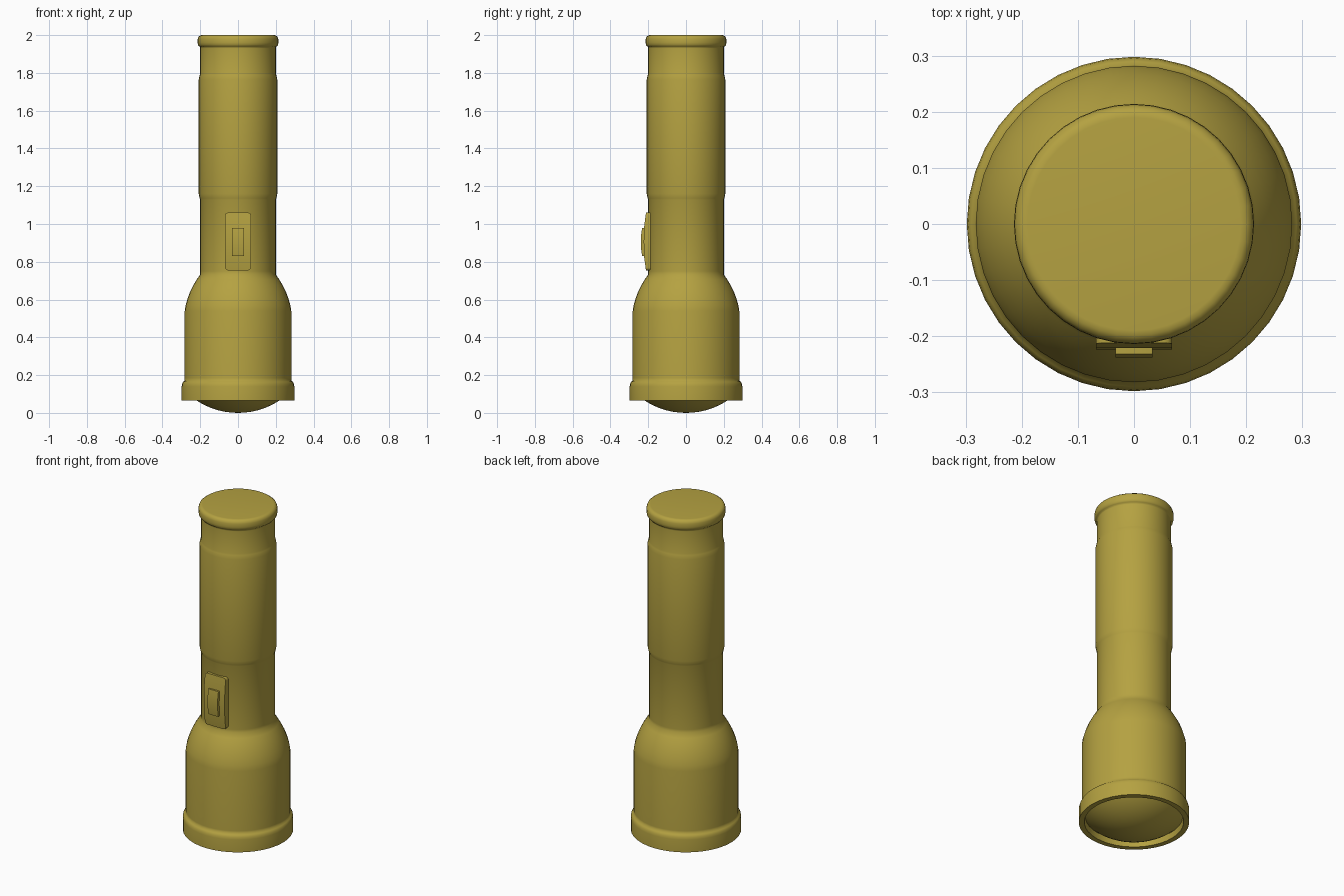
import bpy, bmesh, math

if "Cube" in bpy.data.objects:
    bpy.data.objects.remove(bpy.data.objects["Cube"])

mat = bpy.data.materials.new("olive")
mat.diffuse_color = (0.46, 0.36, 0.053, 1)
mat.use_nodes = True
mat.node_tree.nodes["Principled BSDF"].inputs["Base Color"].default_value = mat.diffuse_color


def finish(name, bm, angle):
    bmesh.ops.remove_doubles(bm, verts=bm.verts, dist=1e-5)
    bmesh.ops.recalc_face_normals(bm, faces=bm.faces)
    me = bpy.data.meshes.new(name)
    bm.to_mesh(me)
    bm.free()
    me.materials.append(mat)
    ob = bpy.data.objects.new(name, me)
    bpy.context.collection.objects.link(ob)
    bpy.ops.object.select_all(action='DESELECT')
    bpy.context.view_layer.objects.active = ob
    ob.select_set(True)
    bpy.ops.object.shade_smooth_by_angle(angle=math.radians(angle))
    return ob


def lathe(name, profile, sides=40):
    """Spin an (r, z) profile round the z axis."""
    bm = bmesh.new()
    vs = [bm.verts.new((r, 0, z)) for r, z in profile]
    es = [bm.edges.new(p) for p in zip(vs, vs[1:])]
    bmesh.ops.spin(bm, geom=vs + es, cent=(0, 0, 0), axis=(0, 0, 1),
                   angle=math.tau, steps=sides, use_merge=True)
    return finish(name, bm, 75)


def switch_part(name, half_w, profile, bevel):
    """Extrude a (y, z) side profile across x and round the upright corners."""
    bm = bmesh.new()
    face = bm.faces.new([bm.verts.new((-half_w, y, z)) for y, z in profile])
    new = bmesh.ops.extrude_face_region(bm, geom=[face])["geom"]
    for v in new:
        if isinstance(v, bmesh.types.BMVert):
            v.co.x = half_w
    lo, hi = min(p[1] for p in profile), max(p[1] for p in profile)
    corners = [e for e in bm.edges if abs(e.verts[0].co.y - e.verts[1].co.y) > 0.005
               and all(min(abs(v.co.z - lo), abs(v.co.z - hi)) < 1e-4 for v in e.verts)]
    bmesh.ops.bevel(bm, geom=corners, offset=bevel, segments=3, profile=0.5, affect='EDGES')
    return finish(name, bm, 35)


# Domed lens
R, rim = 0.40, 0.262
a_max = math.asin(rim / R)
lathe("lens", [(R * math.sin(a_max * i / 8), R - R * math.cos(a_max * i / 8))
               for i in range(9)])

# One continuous casing: lens ring, head, shoulder, tube, grip and end cap
ring = [(0.262, 0.11), (0.268, 0.065), (0.298, 0.065), (0.298, 0.14),
        (0.296, 0.153), (0.290, 0.165), (0.283, 0.170)]
shoulder = [(0.282, 0.185), (0.282, 0.54), (0.277, 0.571), (0.267, 0.606), (0.253, 0.643),
            (0.236, 0.677), (0.218, 0.707), (0.2, 0.733)]
grip = [(0.2, 0.75), (0.2, 1.128), (0.203, 1.136), (0.208, 1.16), (0.208, 1.765),
        (0.203, 1.788), (0.2, 1.797)]
end_cap = [(0.2, 1.93), (0.2, 1.937), (0.207, 1.941), (0.212, 1.948), (0.214, 1.96),
           (0.213, 1.98), (0.209, 1.992), (0.199, 1.999), (0.19, 2.0), (0, 2.0)]
lathe("casing", ring + shoulder + grip + end_cap)

# Switch plate and rocker button
switch_part("switch_plate", 0.068, [(-0.18, 0.755), (-0.212, 0.755), (-0.221, 0.82),
                                    (-0.224, 0.907), (-0.221, 0.99), (-0.212, 1.06),
                                    (-0.18, 1.06)], 0.014)
switch_part("switch_button", 0.033, [(-0.20, 0.83), (-0.232, 0.83), (-0.238, 0.87),
                                     (-0.238, 0.94), (-0.232, 0.98), (-0.20, 0.98)], 0.002)
